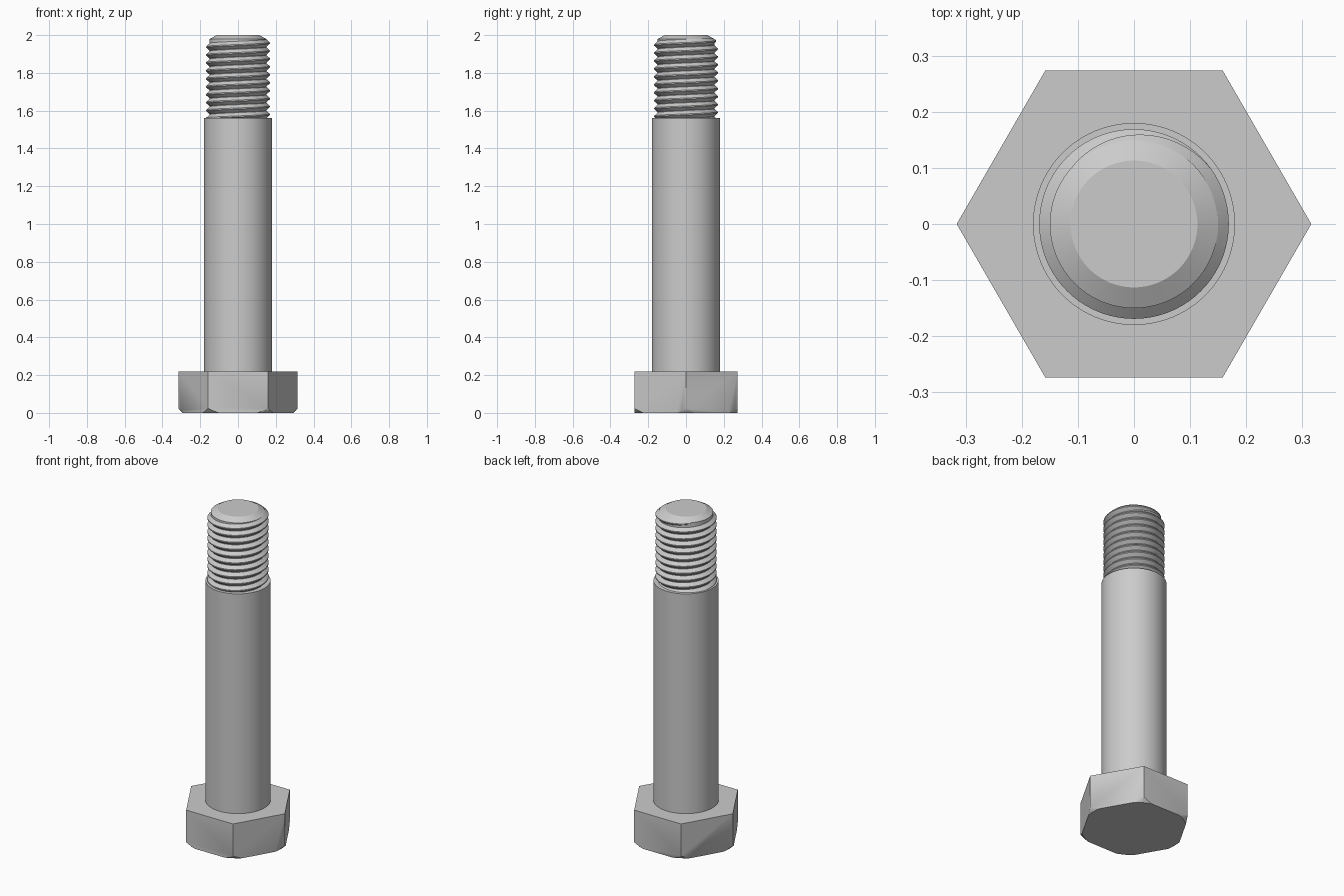
import bpy, bmesh, math

if "Cube" in bpy.data.objects:
    bpy.data.objects.remove(bpy.data.objects["Cube"], do_unlink=True)

steel = bpy.data.materials.new("grey steel")
steel.use_nodes = True
GREY = (0.6, 0.6, 0.6, 1)
steel.diffuse_color = GREY
steel.node_tree.nodes["Principled BSDF"].inputs["Base Color"].default_value = GREY


def add_object(name, bm, angle=25):
    bmesh.ops.recalc_face_normals(bm, faces=bm.faces)
    mesh = bpy.data.meshes.new(name)
    bm.to_mesh(mesh)
    bm.free()
    mesh.materials.append(steel)
    obj = bpy.data.objects.new(name, mesh)
    bpy.context.collection.objects.link(obj)
    bpy.ops.object.select_all(action='DESELECT')
    obj.select_set(True)
    bpy.context.view_layer.objects.active = obj
    bpy.ops.object.shade_smooth_by_angle(angle=math.radians(angle))
    return obj


def lathe(name, profile, sides=96):
    """Stack rings of (radius, height) and cap both ends."""
    bm = bmesh.new()
    rings = [[bm.verts.new((r * math.cos(math.tau * i / sides),
                            r * math.sin(math.tau * i / sides), z))
              for i in range(sides)] for r, z in profile]
    for low, high in zip(rings, rings[1:]):
        for i in range(sides):
            j = (i + 1) % sides
            bm.faces.new((low[i], low[j], high[j], high[i]))
    bm.faces.new(rings[0][::-1])
    bm.faces.new(rings[-1])
    return add_object(name, bm)


# Hexagonal head, its lower corners trimmed by a cone
HEAD_TOP, SHANK_TOP = 0.22, 1.56
head = lathe("hex_head", [(0.316, 0), (0.316, HEAD_TOP)], 6)
cutter = lathe("corner_cutter", [(0.292, 0), (0.392, 0.1), (0.392, 0.3)])
cutter.hide_render = True
trim = head.modifiers.new("corner trim", 'BOOLEAN')
trim.operation = 'INTERSECT'
trim.solver = 'EXACT'
trim.object = cutter
bpy.context.view_layer.objects.active = head
bpy.ops.object.modifier_apply(modifier=trim.name)
bpy.data.objects.remove(cutter, do_unlink=True)

# Plain shank and the threaded core with its chamfered tip
lathe("shank", [(0.18, HEAD_TOP), (0.18, SHANK_TOP)])
lathe("threaded_core", [(0.15, SHANK_TOP), (0.15, 1.979), (0.113, 2.0)])

# Right-hand thread: a ridge swept up a helix, fading out at the top
PITCH, STEPS, TURNS = 0.042, 72, 10.4
ROOT, CREST = 0.149, 0.169
bm = bmesh.new()
previous = None
for i in range(int(TURNS * STEPS) + 1):
    turn = i / STEPS
    angle = math.tau * turn
    fade = min(1, (TURNS - turn) / 0.3)
    crest = ROOT + (CREST - ROOT) * fade
    base = PITCH * (0.1 + 0.4 * fade)
    height = 1.958 + PITCH * (turn - 10)
    section = [bm.verts.new((r * math.cos(angle), r * math.sin(angle), height + dz))
               for r, dz in ((ROOT, -base), (crest, -0.003), (crest, 0.003), (ROOT, base))]
    if previous:
        for k in range(4):
            n = (k + 1) % 4
            bm.faces.new((previous[k], previous[n], section[n], section[k]))
    else:
        bm.faces.new(section)
    previous = section
bm.faces.new(previous[::-1])
add_object("screw_thread", bm)
